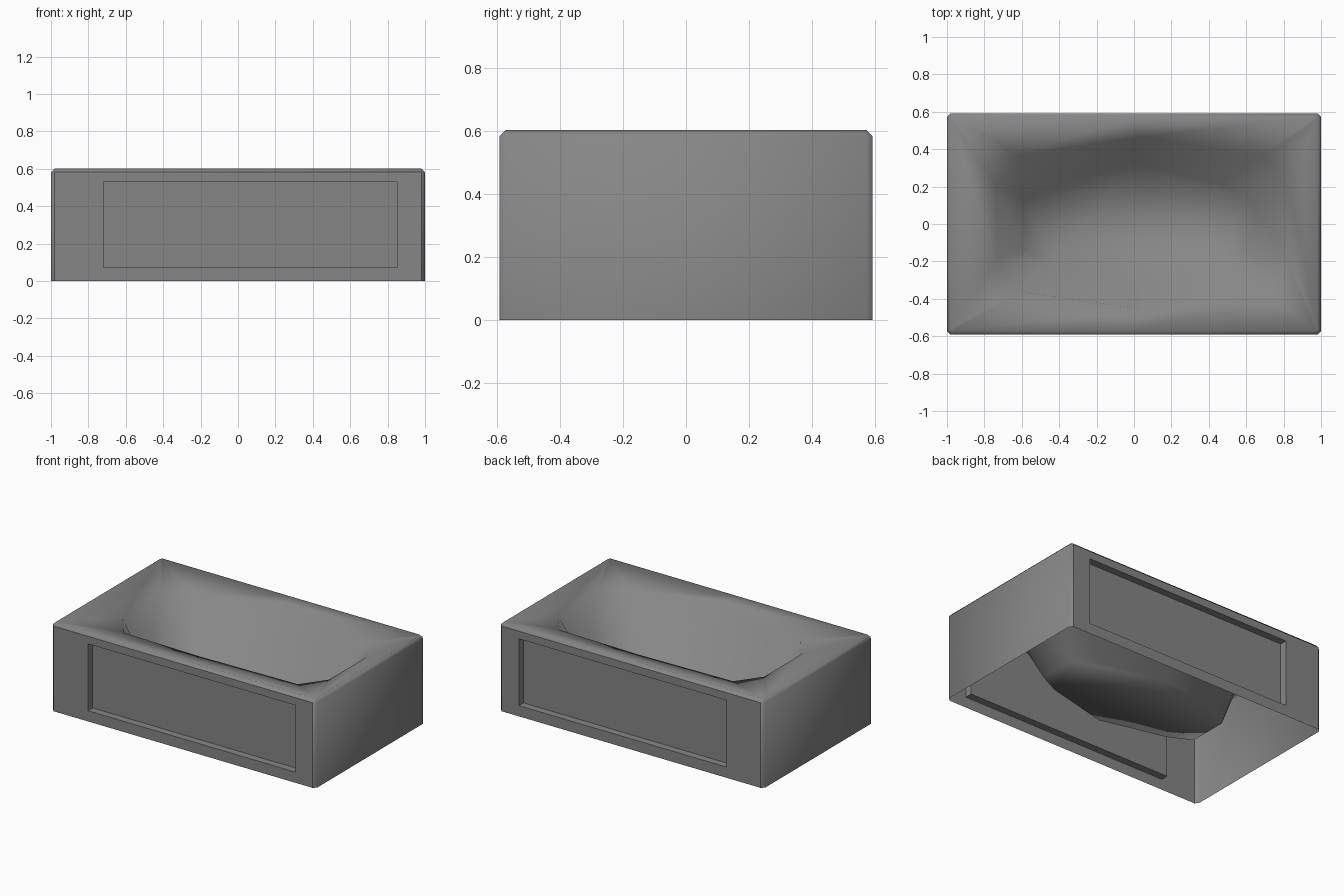
import bpy, bmesh, math

if "Cube" in bpy.data.objects:
    bpy.data.objects.remove(bpy.data.objects["Cube"])

HX, HY, H, C = 1.0, 0.592, 0.602, 0.02   # half length, half width, height, chamfer

# Mid grey enamel
grey = bpy.data.materials.new("grey_enamel")
grey.diffuse_color = (0.24, 0.24, 0.24, 1)
grey.use_nodes = True
grey.node_tree.nodes["Principled BSDF"].inputs["Base Color"].default_value = grey.diffuse_color


def make_object(name, bm, angle=None):
    bmesh.ops.recalc_face_normals(bm, faces=bm.faces)
    mesh = bpy.data.meshes.new(name)
    bm.to_mesh(mesh)
    bm.free()
    mesh.materials.append(grey)
    ob = bpy.data.objects.new(name, mesh)
    bpy.context.collection.objects.link(ob)
    if angle:
        bpy.ops.object.select_all(action='DESELECT')
        ob.select_set(True)
        bpy.context.view_layer.objects.active = ob
        bpy.ops.object.shade_smooth_by_angle(angle=math.radians(angle))
    return ob


def skin(bm, rings, skip=lambda level, i: False):
    """Join successive closed rings with quads and cap the last one."""
    loops = [[bm.verts.new(p) for p in r] for r in rings]
    n = len(rings[0])
    for k in range(len(loops) - 1):
        a, b = loops[k], loops[k + 1]
        for i in range(n):
            if not skip(k, i):
                j = (i + 1) % n
                bm.faces.new((a[i], a[j], b[j], b[i]))
    bm.faces.new(loops[-1])


def ring(x_end, x_corner, x_mid, y_end, y_corner, y_mid, z, x0=0.0, y0=0.0, z_mid=None):
    """Ten-sided outline starting at the right end; z_mid is the long-side middle height."""
    zm = z if z_mid is None else z_mid
    q = [(x_end, -y_end, z), (x_end, y_end, z), (x_corner, y_corner, z), (x_mid, y_mid, zm),
         (-x_corner, y_corner, z), (-x_end, y_end, z), (-x_end, -y_end, z),
         (-x_corner, -y_corner, z), (x_mid, -y_mid, zm), (x_corner, -y_corner, z)]
    return [(x + x0, y + y0, h) for x, y, h in q]


def outer(inset, z):
    x, y = HX - inset, HY - inset
    return ring(x, HX - C - inset * 0.5, 0, HY - C - inset * 0.5, y, y, z)


# Tub shell: end walls, chamfered top, sloping rim and basin (open underneath)
bm = bmesh.new()
skin(bm, [
    outer(0, 0), outer(0, H - C), outer(C, H),
    ring(0.78, 0.66, -0.01, 0.20, 0.365, 0.46, 0.547, 0.045, 0.005, 0.592),
    ring(0.60, 0.45, 0.0, 0.135, 0.21, 0.32, 0.10, 0.01),
], skip=lambda level, i: level == 0 and i in (2, 3, 7, 8))
make_object("tub_shell", bm, 89)


# Front and back walls with a recessed panel
def rect(x1, x2, z1, z2, y):
    return [(x1, y, z1), (x2, y, z1), (x2, y, z2), (x1, y, z2)]


for name, s in (("front_panel", -1), ("back_panel", 1)):
    bm = bmesh.new()
    skin(bm, [
        rect(-HX + C, HX - C, 0, H - C, s * HY),
        rect(-0.72, 0.85, 0.073, 0.53, s * HY),
        rect(-0.72, 0.85, 0.073, 0.53, s * (HY - 0.05)),
    ])
    make_object(name, bm)
